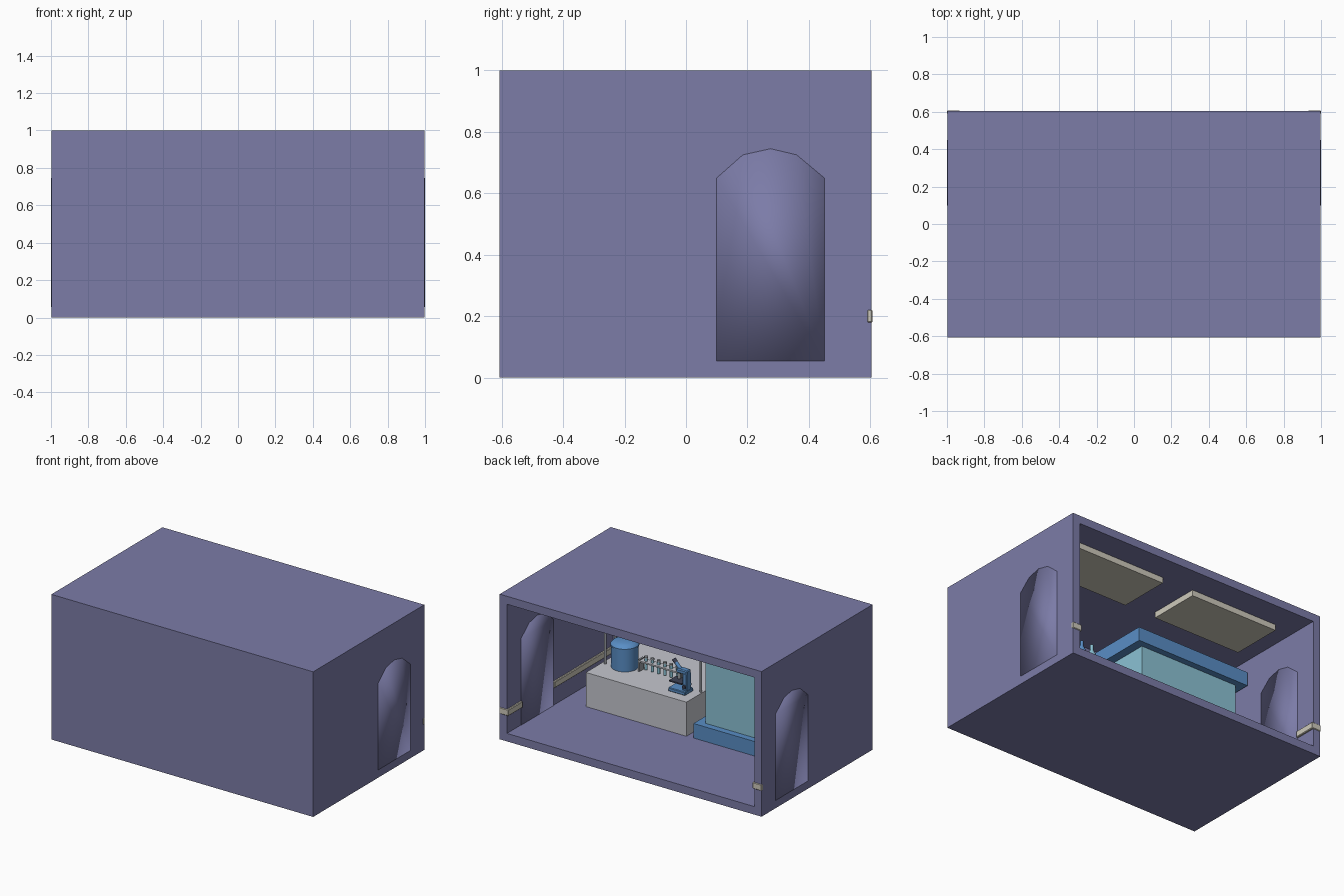
import bpy, bmesh, math
from mathutils import Vector, Matrix

if "Cube" in bpy.data.objects:
    bpy.data.objects.remove(bpy.data.objects["Cube"])


def material(name, rgb):
    m = bpy.data.materials.new(name)
    m.diffuse_color = (*rgb, 1)
    m.use_nodes = True
    m.node_tree.nodes["Principled BSDF"].inputs["Base Color"].default_value = m.diffuse_color
    return m


WALL = material("lavender wall", (0.20, 0.20, 0.39))
BLUE = material("lab blue", (0.10, 0.27, 0.56))
GLASS = material("pale cyan", (0.26, 0.54, 0.66))
BENCH = material("bench white", (0.56, 0.57, 0.62))
CREAM = material("cream trim", (0.62, 0.59, 0.50))
STEEL = material("steel grey", (0.33, 0.35, 0.38))
DARK = material("dark slate", (0.05, 0.055, 0.09))


def finish(name, bm, mat, smooth=None):
    bmesh.ops.recalc_face_normals(bm, faces=bm.faces[:])
    me = bpy.data.meshes.new(name)
    bm.to_mesh(me)
    bm.free()
    me.materials.append(mat)
    ob = bpy.data.objects.new(name, me)
    bpy.context.collection.objects.link(ob)
    if smooth is not None:
        bpy.ops.object.select_all(action='DESELECT')
        bpy.context.view_layer.objects.active = ob
        ob.select_set(True)
        if smooth >= 180:
            bpy.ops.object.shade_smooth()
        else:
            bpy.ops.object.shade_smooth_by_angle(angle=math.radians(smooth))
    return ob


def box(name, lo, hi, mat, bevel=0):
    bm = bmesh.new()
    lo, hi = Vector(lo), Vector(hi)
    bmesh.ops.create_cube(bm, size=1, matrix=Matrix.Translation((lo + hi) / 2) @ Matrix.Diagonal((*(hi - lo), 1)))
    if bevel:
        bmesh.ops.bevel(bm, geom=bm.edges[:], offset=bevel, segments=1, affect='EDGES')
    return finish(name, bm, mat)


def rod(name, a, b, r, mat, sides=12):
    a, b = Vector(a), Vector(b)
    d = b - a
    bm = bmesh.new()
    rot = d.to_track_quat('Z', 'Y').to_matrix().to_4x4()
    bmesh.ops.create_cone(bm, cap_ends=True, segments=sides, radius1=r, radius2=r, depth=d.length,
                          matrix=Matrix.Translation((a + b) / 2) @ rot)
    return finish(name, bm, mat, 40)


def lathe(name, centre, profile, mat, sides=24):
    bm = bmesh.new()
    cx, cy, cz = centre
    vs = [bm.verts.new((cx + r, cy, cz + z)) for r, z in profile]
    es = [bm.edges.new(p) for p in zip(vs, vs[1:])]
    bmesh.ops.spin(bm, geom=vs + es, cent=(cx, cy, cz), axis=(0, 0, 1), angle=2 * math.pi, steps=sides)
    bmesh.ops.remove_doubles(bm, verts=bm.verts[:], dist=1e-5)
    return finish(name, bm, mat, 40)


# room shell: a block hollowed from the open back side
X, Y0, Y1, T = 0.998, -0.607, 0.603, 0.055
bm = bmesh.new()
bmesh.ops.create_cube(bm, size=1, matrix=Matrix.Translation((0, (Y0 + Y1) / 2, 0.5))
                      @ Matrix.Diagonal((2 * X, Y1 - Y0, 1, 1)))
back = max(bm.faces, key=lambda f: f.calc_center_median().y)
bmesh.ops.inset_region(bm, faces=[back], thickness=T, use_even_offset=True)
ext = bmesh.ops.extrude_discrete_faces(bm, faces=[back])["faces"][0]
for v in ext.verts:
    v.co.y = Y0 + T
finish("room_shell", bm, WALL)

# arched doors set through both side walls, soft shaded
ARCH = [(0.10, T), (0.45, T), (0.45, 0.65), (0.36, 0.725), (0.275, 0.745), (0.185, 0.725), (0.10, 0.65)]
for s, side in ((1, "right"), (-1, "left")):
    bm = bmesh.new()
    face = bm.faces.new([bm.verts.new((s * 0.940, y, z)) for y, z in ARCH])
    new = bmesh.ops.extrude_face_region(bm, geom=[face])["geom"]
    bmesh.ops.translate(bm, vec=(s * 0.060, 0, 0), verts=[v for v in new if isinstance(v, bmesh.types.BMVert)])
    finish(side + "_door", bm, WALL, 180)

    # wall rail: wrapped wall end, then runs either side of the door
    def wall_box(name, x0, x1, y0, y1):
        box(f"{side}_{name}", (min(s * x0, s * x1), y0, 0.178), (max(s * x0, s * x1), y1, 0.222), CREAM, 0.004)
    wall_box("rail_end", 0.93, 1.0, 0.588, 0.607)
    wall_box("rail_back", 0.93, 0.95, 0.45, 0.607)
    wall_box("rail_front", 0.93, 0.95, Y0 + T, 0.10)

    # ceiling light
    box(side + "_ceiling_light", (s * 0.455 - 0.335, 0.06, 0.905), (s * 0.455 + 0.335, 0.42, 0.95), CREAM)
box("front_rail", (-0.94, Y0 + T - 0.005, 0.178), (0.94, Y0 + T + 0.012, 0.222), CREAM, 0.004)

# glass chamber: plinth, body and cap
box("chamber_plinth", (-0.925, -0.55, T), (-0.05, -0.01, 0.155), BLUE)
box("chamber_body", (-0.865, -0.50, 0.155), (-0.11, -0.055, 0.76), GLASS)
box("chamber_cap", (-0.925, -0.55, 0.75), (-0.05, -0.01, 0.845), BLUE)

# bench
box("bench", (0.0, -0.55, T), (0.767, -0.005, 0.29), BENCH)

# shelf on four posts above the bench
for x in (0.012, 0.742):
    for y in (-0.18, -0.29):
        rod("shelf_post", (x, y, 0.29), (x, y, 0.57), 0.008, STEEL)
box("shelf", (0.0, -0.30, 0.565), (0.755, -0.17, 0.585), BENCH)
for i, x in enumerate((0.14, 0.22, 0.33, 0.45, 0.60)):
    lathe("shelf_bottle", (x, -0.24, 0.585), [(0, 0), (0.028, 0), (0.028, 0.09), (0.010, 0.125), (0.010, 0.16), (0, 0.16)],
          (GLASS, BLUE)[i % 2], 12)

# domed tank
lathe("tank", (0.62, -0.22, 0.29), [(0, 0), (0.086, 0), (0.086, 0.145), (0.090, 0.147), (0.090, 0.158),
                                   (0.078, 0.172), (0.05, 0.181), (0, 0.185)], BLUE, 32)

# test tube rack
box("rack_plate", (0.18, -0.255, 0.355), (0.51, -0.205, 0.365), BENCH)
for x in (0.185, 0.505):
    box("rack_leg", (x - 0.006, -0.255, 0.29), (x + 0.006, -0.205, 0.372), STEEL)
for i in range(6):
    x = 0.225 + i * 0.048
    rod("test_tube", (x, -0.23, 0.305), (x, -0.23, 0.385), 0.010, GLASS)
    rod("tube_stopper", (x, -0.23, 0.385), (x, -0.23, 0.397), 0.012, STEEL)

# microscope
box("microscope_base", (0.06, -0.165, 0.29), (0.19, -0.075, 0.315), BLUE, 0.004)
box("microscope_arm", (0.062, -0.145, 0.31), (0.095, -0.095, 0.43), BLUE, 0.004)
box("microscope_head", (0.062, -0.143, 0.42), (0.145, -0.097, 0.45), BLUE, 0.006)
box("microscope_stage", (0.09, -0.16, 0.355), (0.185, -0.08, 0.364), DARK)
rod("objective", (0.135, -0.12, 0.375), (0.135, -0.12, 0.425), 0.011, STEEL)
rod("eyepiece_tube", (0.125, -0.12, 0.44), (0.165, -0.12, 0.485), 0.012, BLUE)
rod("eyepiece", (0.160, -0.12, 0.479), (0.178, -0.12, 0.499), 0.014, DARK)
rod("focus_knob", (0.078, -0.155, 0.34), (0.078, -0.085, 0.34), 0.013, DARK)
